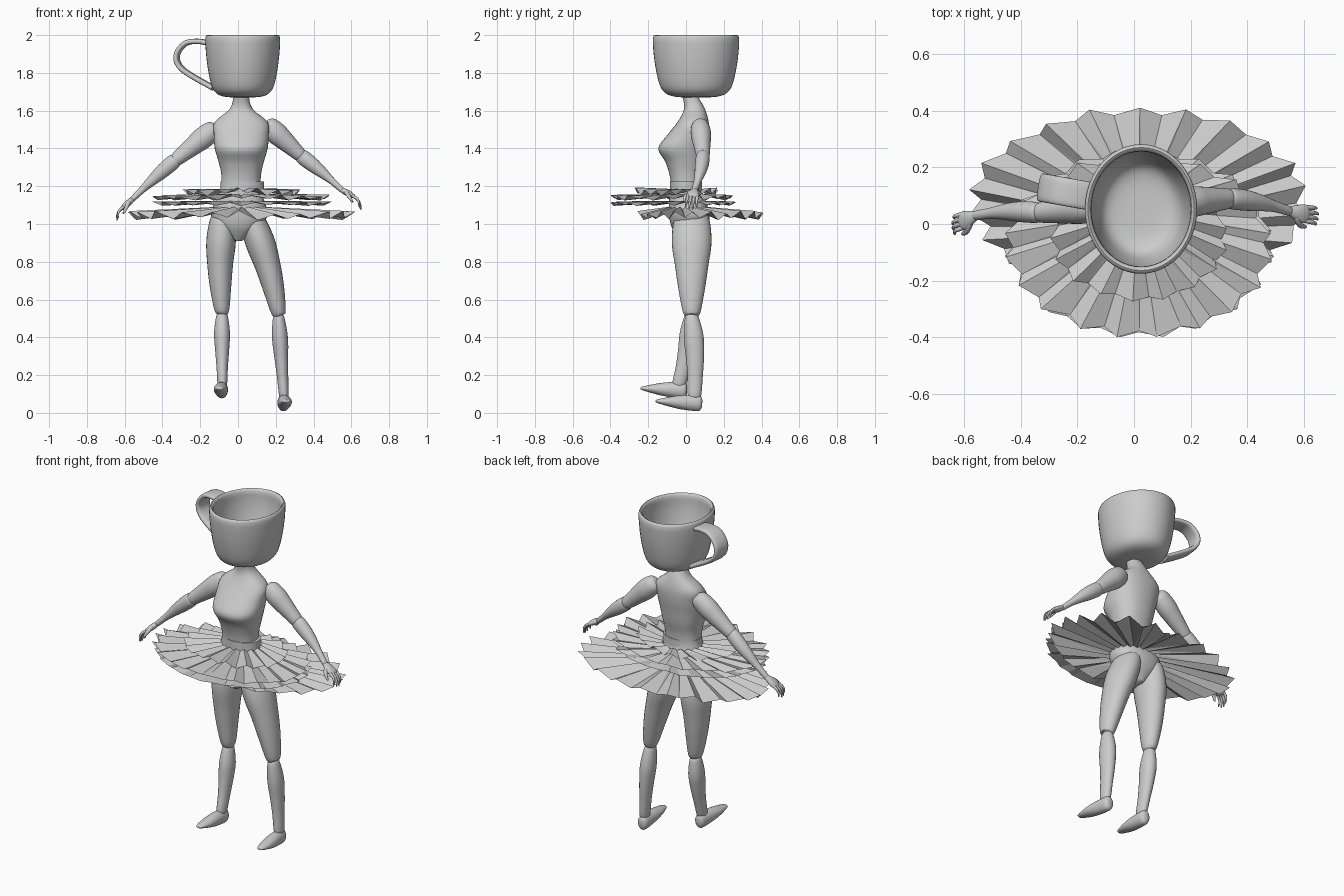
import bpy, math, random
from mathutils import Vector

random.seed(4)
default_cube = bpy.data.objects.get("Cube")
if default_cube:
    bpy.data.objects.remove(default_cube, do_unlink=True)

shade = 0.6
grey = bpy.data.materials.new("plain_grey")
grey.use_nodes = True
grey.diffuse_color = (shade, shade, shade, 1)
grey.node_tree.nodes["Principled BSDF"].inputs["Base Color"].default_value = grey.diffuse_color


def add_part(name, verts, faces):
    mesh = bpy.data.meshes.new(name)
    mesh.from_pydata(verts, [], faces)
    mesh.materials.append(grey)
    part = bpy.data.objects.new(name, mesh)
    bpy.context.collection.objects.link(part)
    return part


def smooth(part):
    bpy.ops.object.select_all(action='DESELECT')
    part.select_set(True)
    bpy.context.view_layer.objects.active = part
    bpy.ops.object.shade_smooth_by_angle(angle=math.radians(50))


def resample(rows, steps):
    """Catmull-Rom curve through rows of numbers."""
    result = []
    last = len(rows) - 1
    for i in range(last):
        neighbours = rows[max(i - 1, 0)], rows[i], rows[i + 1], rows[min(i + 2, last)]
        for k in range(steps):
            t = k / steps
            result.append([b + ((c - a) * t + (2 * a - 5 * b + 4 * c - d) * t ** 2
                                + (3 * b - a - 3 * c + d) * t ** 3) / 2
                           for a, b, c, d in zip(*neighbours)])
    return result + [list(rows[last])]


def loft(name, rows, across=None, power=2, sides=28, steps=4):
    """Skin oval rings given as x, y, z, half width, half depth.
    Rings are level, or follow the path when an across direction is given."""
    rows = resample(rows, steps)
    centres = [Vector(row[:3]) for row in rows]
    last = len(rows) - 1
    verts, faces = [], []
    for i, (centre, row) in enumerate(zip(centres, rows)):
        u, v = Vector((1, 0, 0)), Vector((0, 1, 0))
        if across:
            along = (centres[min(i + 1, last)] - centres[max(i - 1, 0)]).normalized()
            u = Vector(across)
            u = (u - along * u.dot(along)).normalized()
            v = along.cross(u)
        for k in range(sides):
            angle = math.tau * k / sides
            c, s = math.cos(angle), math.sin(angle)
            c = math.copysign(abs(c) ** (2 / power), c)
            s = math.copysign(abs(s) ** (2 / power), s)
            verts.append(centre + u * c * row[3] + v * s * row[4])
    for i in range(last):
        for k in range(sides):
            a, b = i * sides + k, i * sides + (k + 1) % sides
            faces.append((a, b, b + sides, a + sides))
    faces.append(tuple(reversed(range(sides))))
    faces.append(tuple(range(len(verts) - sides, len(verts))))
    smooth(add_part(name, verts, faces))


def limb(name, start, end, widths, depth=(1, 1), across=(1, 0, 0), bow=(0, 0, 0), sides=28):
    """Round-ended limb with evenly spaced half widths; depth is a ratio that tapers."""
    start, end, bow = Vector(start), Vector(end), Vector(bow)
    along = (end - start).normalized()
    rows = []
    for i, width in enumerate(widths):
        t = i / (len(widths) - 1)
        centre = start.lerp(end, t) + bow * math.sin(math.pi * t)
        rows.append((*centre, width, width * (depth[0] + (depth[1] - depth[0]) * t)))
    first, final = rows[0], rows[-1]
    rows.insert(0, (*(start - along * first[3] / 2), first[3] / 2, first[4] / 2))
    rows.append((*(end + along * final[3] / 2), final[3] / 2, final[4] / 2))
    loft(name, rows, across, sides=sides)


# Cup head: outer wall, rim, then inner wall back down to the floor
def cup_ring(t, floor, top, wall):
    flare = .155 + .043 * math.sin(t * math.pi / 2) - wall
    radius = flare * (1 - (1 - t) ** 12) ** .25
    return (.025, .053, floor + (top - floor) * t, radius, radius * 1.155)


heights = [(k / 16) ** 3 for k in range(17)]
outer = [cup_ring(t, 1.67, 1.985, 0) for t in heights]
inner = [cup_ring(t, 1.74, 1.985, .021) for t in reversed(heights)]
loft("cup_head", outer + [cup_ring(1, 1.67, 2, .01)] + inner, sides=48, steps=2)

# Cup handle: a flat strap bent into an ear
strap = [(-.15, 1.955), (-.21, 1.967), (-.28, 1.955), (-.325, 1.89), (-.29, 1.815), (-.13, 1.72)]
loft("cup_handle", [(x, .07 - x * .18, z, .05, .014) for x, z in strap], (.15, 1, 0), 3.5, 20)

# Torso from neck to crotch: evenly spaced rings, front and back measured from the middle
half_width = [.04, .06, .14, .145, .14, .12, .105, .107, .13, .15, .11, .02]
front = [.02, .01, .045, .1, .147, .11, .087, .08, .09, .09, .075, .03]
back = [.06, .1, .12, .12, .11, .1, .085, .083, .105, .125, .115, .07]
torso = []
for i, (w, f, b) in enumerate(zip(half_width, front, back)):
    lean = .017 * min(1, (11 - i) / 5)
    torso.append((lean, (b - f) / 2, 1.68 - .07 * i, w, (b + f) / 2))
loft("torso", torso, power=2.3, sides=40)
loft("waistband", [(.022, 0, z, .115, .085) for z in (1.165, 1.225)], steps=1, sides=40)

# Legs and feet
thigh = (.065, .078, .068, .056, .038)
shin = (.03, .042, .037, .03, .025)
foot = (.03, .035, .037, .033, .02)
legs = {
    "left": ((.07, .03, 1.03), (.215, .03, .53), (.243, .045, .09), (.24, .07, .052), .015),
    "right": ((-.08, .03, 1.03), (-.085, .03, .54), (-.083, -.038, .15), (-.085, -.01, .12), -.012),
}
for side, (hip, knee, ankle, heel, bow) in legs.items():
    limb(side + "_thigh", hip, knee, thigh, (1.4, 1.2), bow=(bow, 0, 0))
    limb(side + "_shin", Vector(knee) - Vector((0, 0, .025)), ankle, shin, (1.2, 1.4), bow=(0, .01, 0))
    limb(side + "_foot", heel, Vector(heel) + Vector((bow, -.22, .01)), foot, (1.4, .5))

# Arms and hands
upper_arm = (.045, .054, .049, .042, .034)
forearm = (.035, .037, .03, .02, .016)
finger = (.008, .008, .006, .004)
arms = {
    "left": ((.16, .075, 1.52), (.335, .09, 1.36), (.55, .045, 1.18), (.605, .035, 1.15), (.65, .025, 1.08)),
    "right": ((-.13, .06, 1.5), (-.335, .04, 1.335), (-.56, .03, 1.13), (-.605, .01, 1.09), (-.64, -.01, 1.022)),
}
sideways = (0, 1, 0)
for side, joints in arms.items():
    shoulder, elbow, wrist, knuckle, tip = map(Vector, joints)
    limb(side + "_upper_arm", shoulder, elbow, upper_arm, (1.1, 1), sideways)
    limb(side + "_forearm", elbow, wrist, forearm, (1.1, .9), sideways, (0, .008, .005))
    limb(side + "_palm", wrist, knuckle, (.016, .028, .033), (.8, .4), sideways)
    outward = Vector((math.copysign(.012, tip.x), 0, .005))
    for i, reach in enumerate((.85, 1, .95, .8)):
        spread = Vector((0, .024 - .016 * i, 0))
        limb(f"{side}_finger_{i + 1}", knuckle + spread, knuckle.lerp(tip, reach) + spread * 1.2,
             finger, across=sideways, bow=outward, sides=10)
    palm = wrist.lerp(knuckle, .4) - Vector((0, .02, 0))
    limb(side + "_thumb", palm, knuckle - Vector((0, .045, .03)), (.011, .01, .006),
         across=sideways, bow=(0, -.01, 0), sides=10)


# Tutu: pleated oval sheets around the waist
def tutu(name, centre_y, width, depth, waist, height, pleats, fold):
    corners = pleats * 2
    inner_ring, rim = [], []
    for i in range(corners):
        up = 1 if i % 2 else -1
        angle = math.tau * i / corners
        inner_ring.append((.018 + .115 * math.cos(angle), .01 + .1 * math.sin(angle), waist + up * fold / 4))
        angle += random.uniform(-.2, .2) / pleats * math.pi
        reach = random.uniform(.97, 1) - (.07 if up < 0 else 0)
        rim.append((.02 + width * reach * math.cos(angle), centre_y + depth * reach * math.sin(angle),
                    height + up * fold * random.uniform(.3, 1)))
    faces = []
    for i in range(corners):
        j = (i + 1) % corners
        faces += [(i, i + corners, j + corners), (i, j + corners, j)]
    add_part(name, inner_ring + rim, faces)


tutu("tutu_top_layer", -.05, .32, .225, 1.18, 1.17, 17, .025)
tutu("tutu_upper_layer", -.075, .48, .33, 1.155, 1.14, 20, .017)
tutu("tutu_middle_layer", -.07, .48, .34, 1.12, 1.108, 20, .012)
tutu("tutu_lower_layer", .08, .61, .34, 1.085, 1.045, 22, .025)
